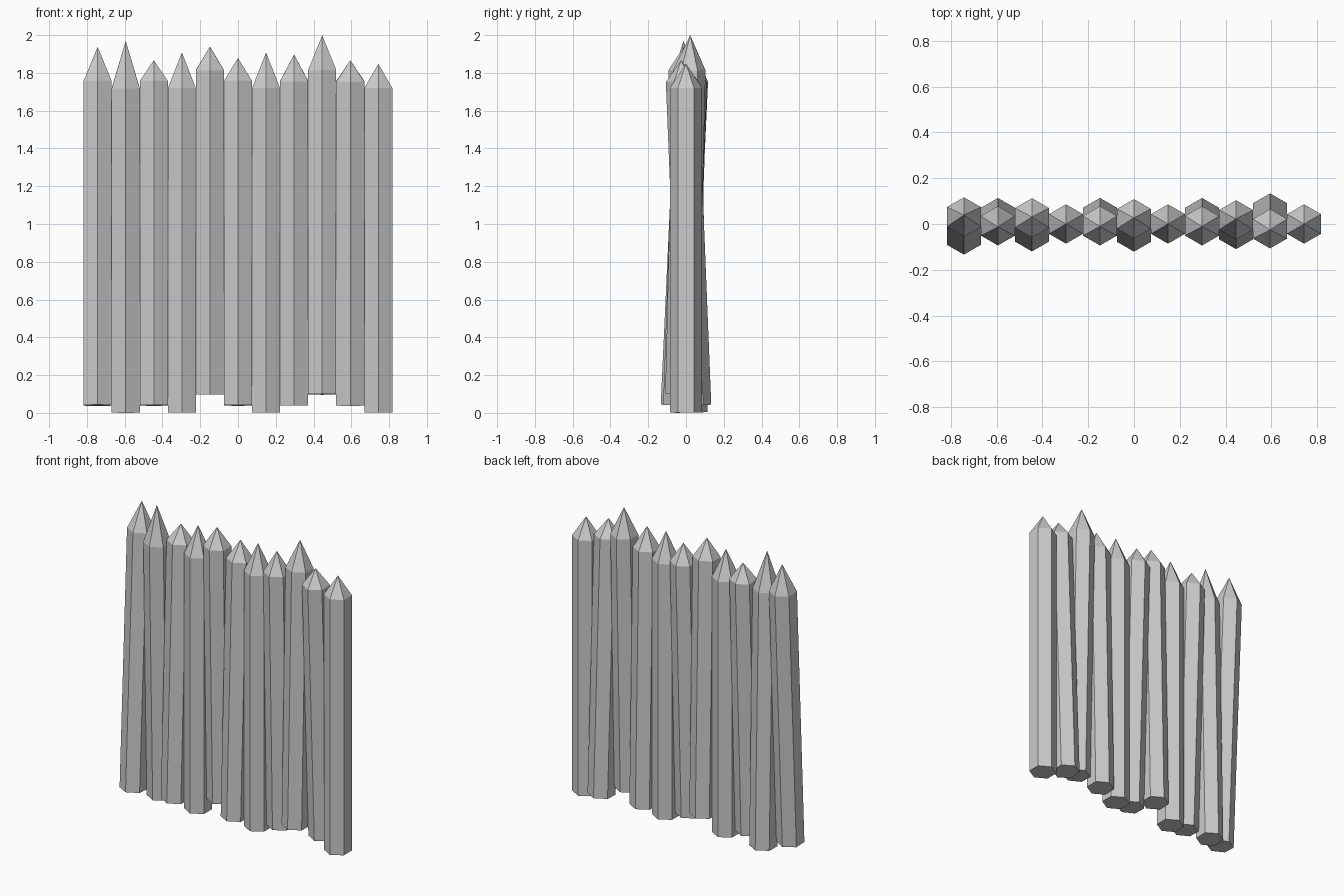
import bpy, bmesh
from math import pi, sin, cos, atan2
from mathutils import Matrix

if "Cube" in bpy.data.objects:
    bpy.data.objects.remove(bpy.data.objects["Cube"])

SPACING = 0.1486           # stakes touch flat to flat
RADIUS = SPACING / 3 ** 0.5
SHAFT = 1.717

# per stake: base height, tip height, base y, shoulder y
STAKES = [
    (0.040, 1.940, -0.048, 0.031),
    (0.002, 1.970, 0.028, -0.008),
    (0.040, 1.868, -0.034, 0.027),
    (0.002, 1.908, 0.0, 0.0),
    (0.098, 1.940, 0.028, -0.008),
    (0.040, 1.880, -0.035, 0.023),
    (0.002, 1.908, 0.0, 0.0),
    (0.040, 1.898, 0.028, -0.008),
    (0.098, 2.000, -0.024, 0.018),
    (0.040, 1.868, 0.048, -0.021),
    (0.002, 1.848, 0.0, 0.0),
]


def stake(index, base_z, tip_z, base_y, top_y):
    """Hexagonal post with a pointed top, leaning forward or back."""
    bm = bmesh.new()

    def ring(z):
        return [bm.verts.new((RADIUS * cos(pi / 2 + k * pi / 3),
                              RADIUS * sin(pi / 2 + k * pi / 3), z)) for k in range(6)]

    low, high = ring(0), ring(SHAFT)
    tip = bm.verts.new((0, 0, tip_z - base_z))
    bm.faces.new(low[::-1])
    for k in range(6):
        n = (k + 1) % 6
        bm.faces.new((low[k], low[n], high[n], high[k]))
        bm.faces.new((high[k], high[n], tip))

    lean = -atan2(top_y - base_y, SHAFT)
    x = (index - (len(STAKES) - 1) / 2) * SPACING
    bm.transform(Matrix.Translation((x, base_y, base_z)) @ Matrix.Rotation(lean, 4, 'X'))
    mesh = bpy.data.meshes.new(f"stake_{index + 1}")
    bm.to_mesh(mesh)
    bm.free()
    bpy.context.collection.objects.link(bpy.data.objects.new(mesh.name, mesh))


# Palisade row
for i, s in enumerate(STAKES):
    stake(i, *s)
